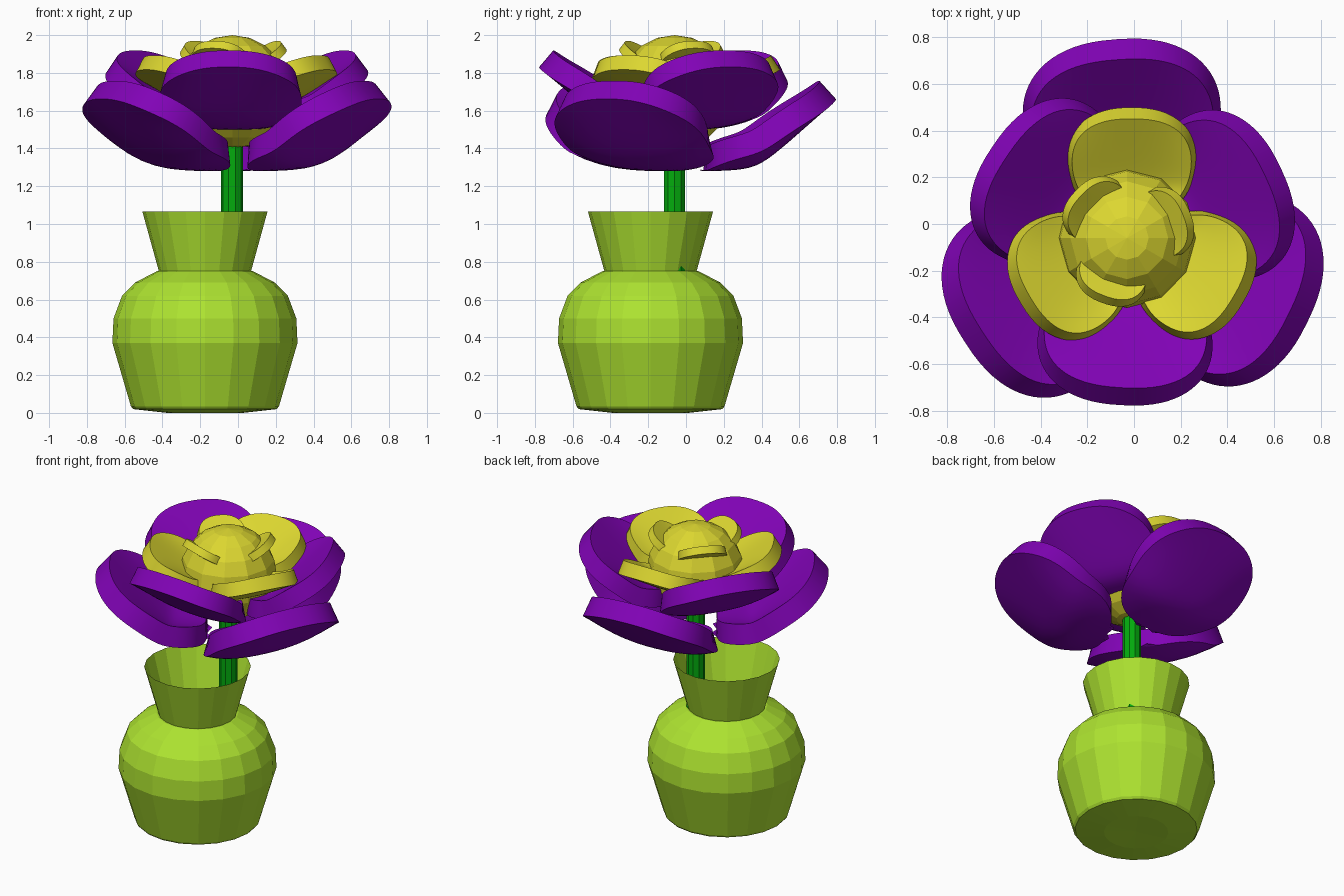
import bpy, bmesh, math

if "Cube" in bpy.data.objects:
    bpy.data.objects.remove(bpy.data.objects["Cube"])


def material(name, rgb):
    m = bpy.data.materials.new(name)
    m.diffuse_color = (*rgb, 1)
    m.use_nodes = True
    m.node_tree.nodes["Principled BSDF"].inputs["Base Color"].default_value = m.diffuse_color
    return m


LIME = material("lime", (0.42, 0.77, 0.03))
PURPLE = material("purple", (0.22, 0.001, 0.47))
YELLOW = material("yellow", (0.72, 0.68, 0.03))
GREEN = material("green", (0.001, 0.41, 0.004))


def finish(bm, name, mat, loc=(0, 0, 0)):
    bmesh.ops.remove_doubles(bm, verts=bm.verts, dist=1e-4)
    bmesh.ops.recalc_face_normals(bm, faces=bm.faces)
    me = bpy.data.meshes.new(name)
    bm.to_mesh(me)
    bm.free()
    me.materials.append(mat)
    ob = bpy.data.objects.new(name, me)
    ob.location = loc
    bpy.context.collection.objects.link(ob)
    return ob


def skin(bm, rows, closed):
    """Join rows of points with quads."""
    vs = [[bm.verts.new(p) for p in row] for row in rows]
    n = len(rows[0])
    for a, b in zip(vs, vs[1:]):
        for i in range(n if closed else n - 1):
            j = (i + 1) % n
            bm.faces.new((a[i], a[j], b[j], b[i]))


def lathe(name, profile, sides, mat, loc):
    bm = bmesh.new()
    rows = [[(r * math.cos(2 * math.pi * i / sides), r * math.sin(2 * math.pi * i / sides), z)
             for i in range(sides)] for r, z in profile]
    skin(bm, rows, True)
    return finish(bm, name, mat, loc)


def petal(name, angle, start, tip, half_width, z_in, z_tip, knee, cup, thick, mat, center):
    """Rounded, cupped sheet: flat near its base, then bending upward past the knee."""
    bm = bmesh.new()
    n, m = 36, 12
    mid, half = (start + tip) / 2, (tip - start) / 2
    soft = 0.22 * half

    def bend(r):
        x = r - knee
        return (x + math.sqrt(x * x + soft * soft)) / 2

    rows = []
    for k in range(n + 1):
        t = math.pi * k / n
        r = mid - half * math.cos(t)
        # blunt base, rounder tip
        power = 0.73 - 0.09 * math.cos(t)
        w = half_width * max(math.sin(t), 0) ** power * (1 - 0.09 * math.cos(t))
        f = (r - start) / (tip - start)
        z = z_in + (z_tip - z_in) * bend(r) / bend(tip)
        row = []
        for i in range(m + 1):
            s = 2 * i / m - 1
            row.append((r, w * s, z + cup * abs(w * s / half_width) ** 2.5 * (1 - f * f)))
        rows.append(row)
    skin(bm, rows, False)
    ob = finish(bm, name, mat, (*center, 0))
    ob.rotation_euler.z = math.radians(angle)
    mod = ob.modifiers.new("thickness", "SOLIDIFY")
    mod.thickness = thick
    mod.offset = 0
    bpy.ops.object.select_all(action="DESELECT")
    ob.select_set(True)
    bpy.context.view_layer.objects.active = ob
    bpy.ops.object.modifier_apply(modifier=mod.name)
    bpy.ops.object.shade_smooth_by_angle(angle=math.radians(35))
    return ob


# Vase: round body and flared open neck
VASE = (-0.175, -0.188, 0)
lathe("vase_body", [(0, 0.005), (0.2, 0.0), (0.38, 0.02), (0.392, 0.035), (0.49, 0.37), (0.484, 0.5),
                    (0.439, 0.62), (0.37, 0.69), (0.255, 0.75), (0.243, 0.75)], 20, LIME, VASE)
lathe("vase_neck", [(0.244, 0.75), (0.331, 1.065)], 20, LIME, VASE)

# Stem
lathe("stem", [(0, 0.05), (0.058, 0.05), (0.058, 1.46), (0, 1.46)], 10, GREEN, (-0.032, -0.06, 0))

# Flower centre
bm = bmesh.new()
bmesh.ops.create_uvsphere(bm, u_segments=12, v_segments=10, radius=0.3)
finish(bm, "flower_centre", YELLOW, (-0.03, -0.06, 1.7))

# Petal layers, from the outer lower ring to the small inner ring
layers = [
    ("outer_petal", (94, 213, 334), 0.15, 0.80, 0.405, 1.34, 1.71, 0.40, 0.09, 0.13, PURPLE, (-0.015, -0.05)),
    ("middle_petal", (267, 25, 146), 0.12, 0.675, 0.36, 1.55, 1.875, 0.30, 0.07, 0.115, PURPLE, (-0.015, -0.065)),
    ("inner_petal", (90, 211, 330), 0.08, 0.53, 0.265, 1.66, 1.855, 0.23, 0.05, 0.09, YELLOW, (-0.01, -0.055)),
    ("bud_petal", (250, 22, 137), 0.02, 0.28, 0.15, 1.80, 1.95, 0.10, 0.02, 0.05, YELLOW, (-0.035, -0.06)),
]
for name, angles, *shape in layers:
    for i, a in enumerate(angles):
        petal(f"{name}_{i + 1}", a, *shape)
